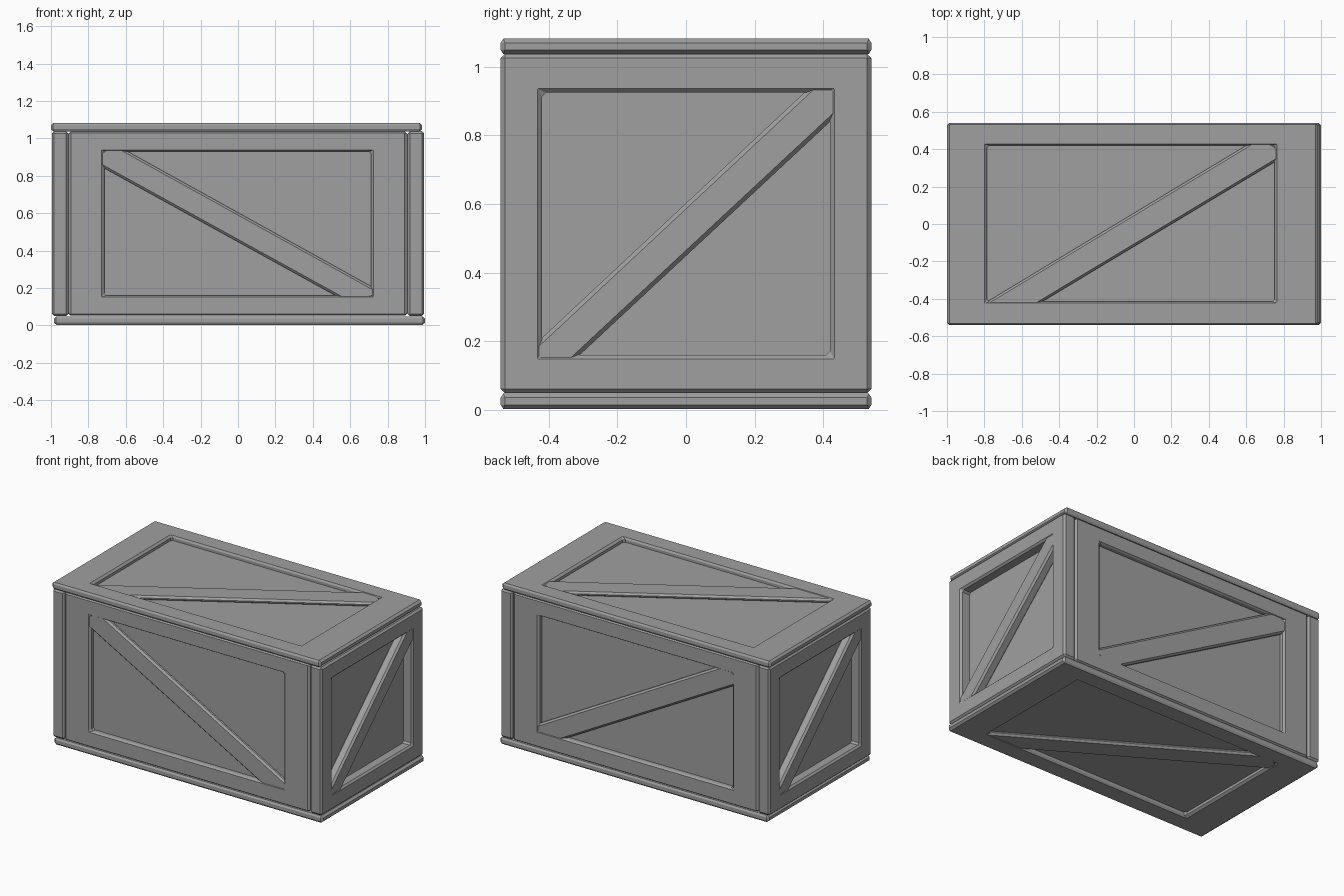
import bpy
import bmesh
from mathutils import Vector

cube = bpy.data.objects.get("Cube")
if cube:
    bpy.data.objects.remove(cube, do_unlink=True)

grey = bpy.data.materials.new("crate_grey")
grey.use_nodes = True
colour = (0.35, 0.35, 0.35, 1)
grey.diffuse_color = colour
grey.node_tree.nodes["Principled BSDF"].inputs["Base Color"].default_value = colour


def rect(u0, v0, u1, v1):
    return [(u0, v0), (u1, v0), (u1, v1), (u0, v1)]


def solid(name, axes, outline, near, far, hole=None, chamfer=0.0):
    """Extrude an outline (with an optional matching hole) inward from a side."""
    origin, u_axis, v_axis, normal = (Vector(a) for a in axes)
    bm = bmesh.new()

    def ring(points, depth):
        return [bm.verts.new(origin + u_axis * u + v_axis * v - normal * depth)
                for u, v in points]

    a, b = ring(outline, near), ring(outline, far)
    count = len(a)
    loops = [(a, b)]
    if hole:
        c, d = ring(hole, near), ring(hole, far)
        loops += [(b, d), (d, c), (c, a)]
    else:
        bm.faces.new(a)
        bm.faces.new(b)
    for p, q in loops:
        for i in range(count):
            j = (i + 1) % count
            bm.faces.new((p[i], p[j], q[j], q[i]))
    bmesh.ops.recalc_face_normals(bm, faces=bm.faces)
    mesh = bpy.data.meshes.new(name)
    bm.to_mesh(mesh)
    bm.free()
    mesh.materials.append(grey)
    obj = bpy.data.objects.new(name, mesh)
    bpy.context.collection.objects.link(obj)
    if chamfer:
        mod = obj.modifiers.new("chamfer", "BEVEL")
        mod.width = chamfer
        mod.segments = 1
        mod.limit_method = "ANGLE"
    return obj


def side(name, axes, outer, hole, thick, recess, edge_a, edge_b):
    """A chamfered frame, its sunken panel and a diagonal brace."""
    solid(name + "_frame", axes, rect(*outer), 0, thick, rect(*hole), 0.012)
    lap = 0.03
    u0, v0, u1, v1 = hole
    solid(name + "_panel", axes, rect(u0 - lap, v0 - lap, u1 + lap, v1 + lap),
          recess, thick - 0.003)
    # Brace ends run on into the frame
    corners = []
    for start, end in (edge_a, edge_b[::-1]):
        p, q = Vector(start), Vector(end)
        step = (q - p).normalized() * 0.09
        corners += [p - step, q + step]
    solid(name + "_brace", axes, corners, 0.004, recess + 0.005, None, 0.012)


X, Y, Z = Vector((1, 0, 0)), Vector((0, 1, 0)), Vector((0, 0, 1))

# Long sides, mirrored front to back
for name, s in (("front", -1), ("back", 1)):
    side(name, (Y * s * 0.538, X, Z, Y * s),
         (-0.908, 0.052, 0.905, 1.036), (-0.715, 0.16, 0.71, 0.93), 0.09, 0.035,
         ((-0.715, 0.84), (0.52, 0.16)), ((-0.59, 0.93), (0.71, 0.21)))

# Ends, turned half a turn about the vertical
for name, s in (("left_end", 1), ("right_end", -1)):
    side(name, (X * s * 0.995, Y * s, Z, X * s),
         (-0.54, 0.05, 0.54, 1.038), (-0.42, 0.16, 0.42, 0.925), 0.088, 0.065,
         ((-0.42, 0.21), (0.345, 0.925)), ((-0.31, 0.16), (0.42, 0.84)))

# Lid and base, turned half a turn about the depth axis
for name, s, z in (("lid", 1, 1.082), ("base", -1, 0.003)):
    side(name, (Z * z, X * s, Y, Z * s),
         (-1.0, -0.54, 0.985, 0.54), (-0.785, -0.415, 0.75, 0.42), 0.045, 0.03,
         ((-0.785, -0.415), (0.6, 0.42)), ((-0.49, -0.415), (0.75, 0.33)))
